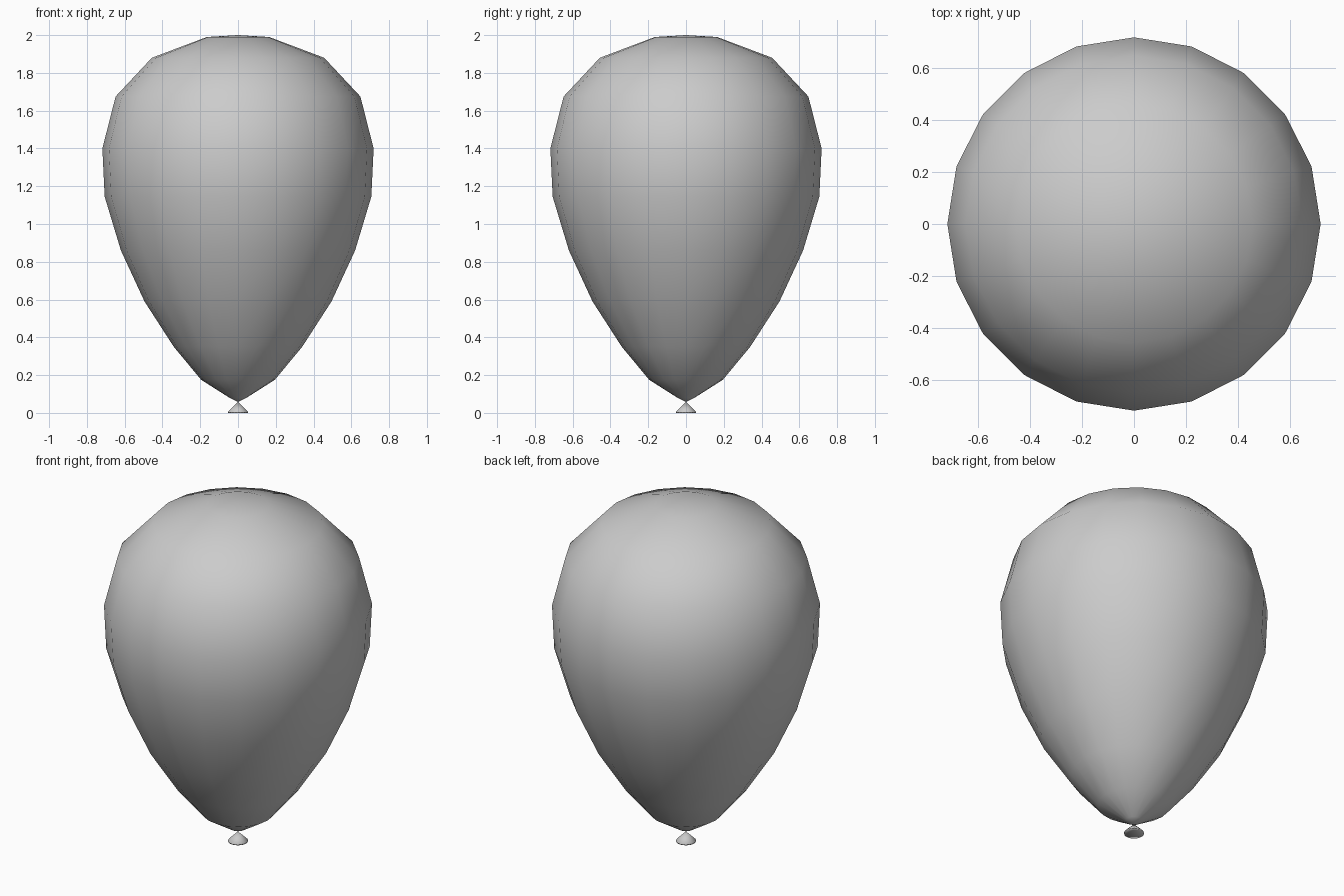
import bpy, bmesh, math

if "Cube" in bpy.data.objects:
    bpy.data.objects.remove(bpy.data.objects["Cube"])

SIDES = 20


def lathe(name, profile):
    """Revolve an (radius, z) profile, listed bottom to top, round the z axis."""
    bm = bmesh.new()
    rings = []
    for r, z in profile:
        if r == 0:
            rings.append([bm.verts.new((0, 0, z))] * SIDES)
        else:
            rings.append([bm.verts.new((r * math.cos(math.tau * i / SIDES),
                                        r * math.sin(math.tau * i / SIDES), z))
                          for i in range(SIDES)])
    for lower, upper in zip(rings, rings[1:]):
        for i in range(SIDES):
            j = (i + 1) % SIDES
            loop = list(dict.fromkeys((lower[i], lower[j], upper[j], upper[i])))
            bm.faces.new(loop).smooth = True
    bmesh.ops.recalc_face_normals(bm, faces=bm.faces)
    mesh = bpy.data.meshes.new(name)
    bm.to_mesh(mesh)
    bm.free()
    obj = bpy.data.objects.new(name, mesh)
    bpy.context.collection.objects.link(obj)
    return obj


# Inflated body
lathe("balloon_body", [
    (0, 0.058), (0.045, 0.08), (0.195, 0.175), (0.34, 0.35), (0.495, 0.59),
    (0.62, 0.86), (0.706, 1.145), (0.718, 1.40), (0.648, 1.675),
    (0.456, 1.88), (0.165, 1.99), (0, 2.0)])

# Tied neck: small flared cone with a shallow hollow underneath
lathe("balloon_knot", [(0, 0.02), (0.053, 0.0), (0.053, 0.006), (0, 0.058)])
